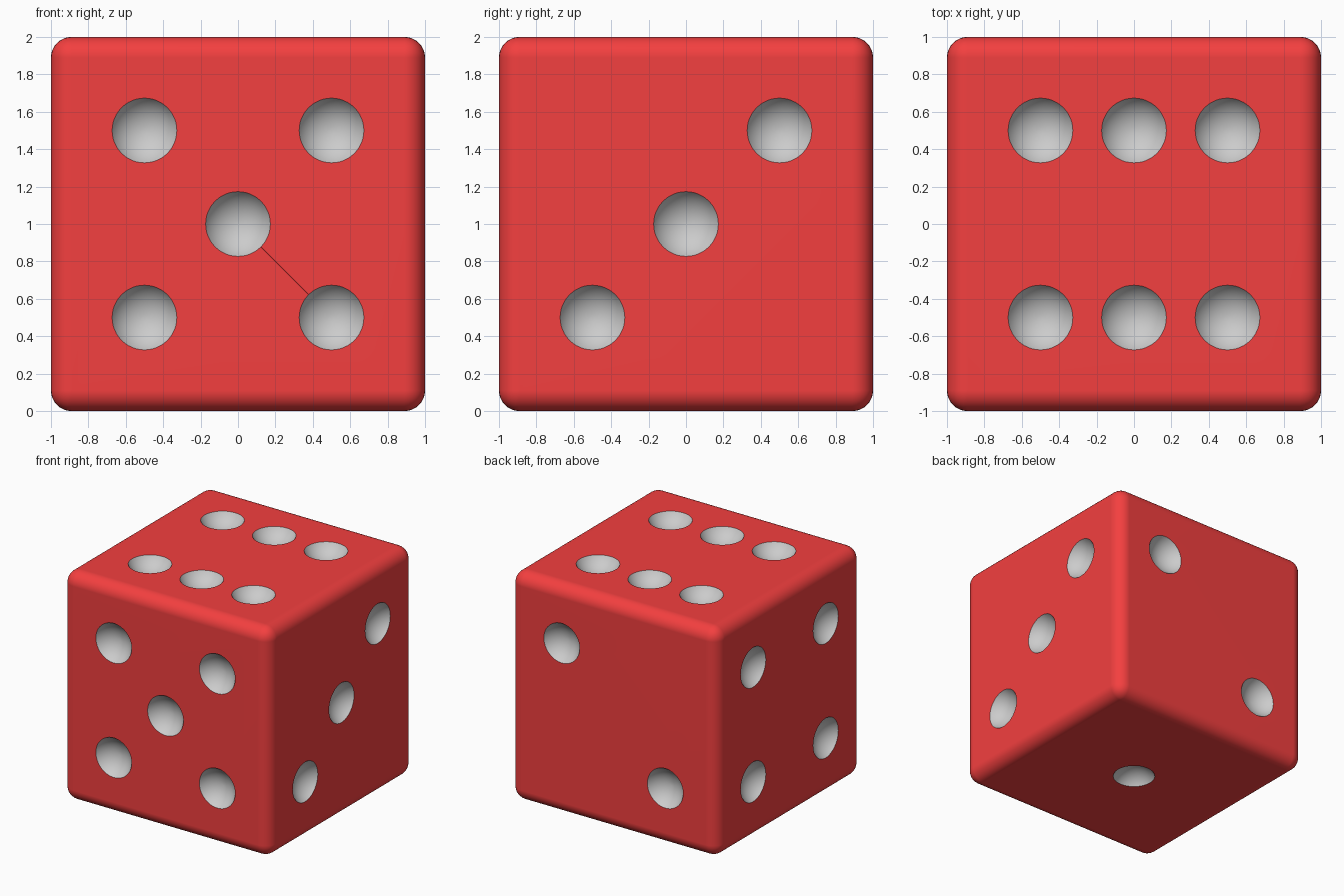
import bpy, bmesh, math
from mathutils import Matrix, Vector

if "Cube" in bpy.data.objects:
    bpy.data.objects.remove(bpy.data.objects["Cube"])

PIP_R, PIP_OUT = 0.2, 0.1      # pip sphere radius and how far its centre sits outside the face
ROUND = 0.11                   # edge rounding of the body


def material(name, colour):
    m = bpy.data.materials.new(name)
    m.diffuse_color = colour
    m.use_nodes = True
    m.node_tree.nodes["Principled BSDF"].inputs["Base Color"].default_value = m.diffuse_color
    return m


def make_object(name, bm, mat):
    me = bpy.data.meshes.new(name)
    bm.to_mesh(me)
    bm.free()
    me.materials.append(mat)
    ob = bpy.data.objects.new(name, me)
    bpy.context.collection.objects.link(ob)
    return ob


red = material("red", (0.9, 0.05, 0.05, 1))
grey = material("pip_grey", (0.8, 0.8, 0.8, 1))

# Rounded cube body
bm = bmesh.new()
bmesh.ops.create_cube(bm, size=2, matrix=Matrix.Translation((0, 0, 1)))
bmesh.ops.bevel(bm, geom=bm.edges[:], offset=ROUND, segments=8,
                profile=0.5, affect='EDGES')
die = make_object("die_body", bm, red)

# Pip positions: face normal, then offsets from the face centre
h = 0.5
four = [(a, b) for a in (-h, h) for b in (-h, h)]
faces = [
    ((0, -1, 0), [(a, 0, b) for a, b in four + [(0, 0)]]),                 # front: 5
    ((0, 1, 0), [(h, 0, h), (-h, 0, -h)]),                                 # back: 2
    ((1, 0, 0), [(0, t, t) for t in (-h, 0, h)]),                          # right: 3
    ((-1, 0, 0), [(0, a, b) for a, b in four]),                            # left: 4
    ((0, 0, 1), [(a, b, 0) for a in (-h, 0, h) for b in (-h, h)]),         # top: 6
    ((0, 0, -1), [(0, 0, 0)]),                                             # bottom: 1
]

# One cutter holding a sphere per pip, pole aligned with the face normal
bm = bmesh.new()
for normal, offsets in faces:
    n = Vector(normal)
    turn = n.to_track_quat('Z', 'Y').to_matrix().to_4x4()
    for off in offsets:
        centre = Vector((0, 0, 1)) + n * (1 + PIP_OUT) + Vector(off)
        bmesh.ops.create_uvsphere(bm, u_segments=48, v_segments=32, radius=PIP_R,
                                  matrix=Matrix.Translation(centre) @ turn)
cutter = make_object("pip_cutter", bm, grey)
cutter.hide_render = True

# Carve the pips, keeping the grey of the cutter inside them
cut = die.modifiers.new("pips", 'BOOLEAN')
cut.operation = 'DIFFERENCE'
cut.solver = 'EXACT'
cut.material_mode = 'TRANSFER'
cut.object = cutter
bpy.context.view_layer.objects.active = die
die.select_set(True)
cutter.select_set(False)
bpy.ops.object.modifier_apply(modifier=cut.name)
bpy.data.objects.remove(cutter)

# Smooth rounding and hollows, crisp pip rims, flat main faces
bpy.ops.object.shade_smooth_by_angle(angle=math.radians(30))
flat = die.modifiers.new("flat_faces", 'WEIGHTED_NORMAL')
flat.keep_sharp = True
